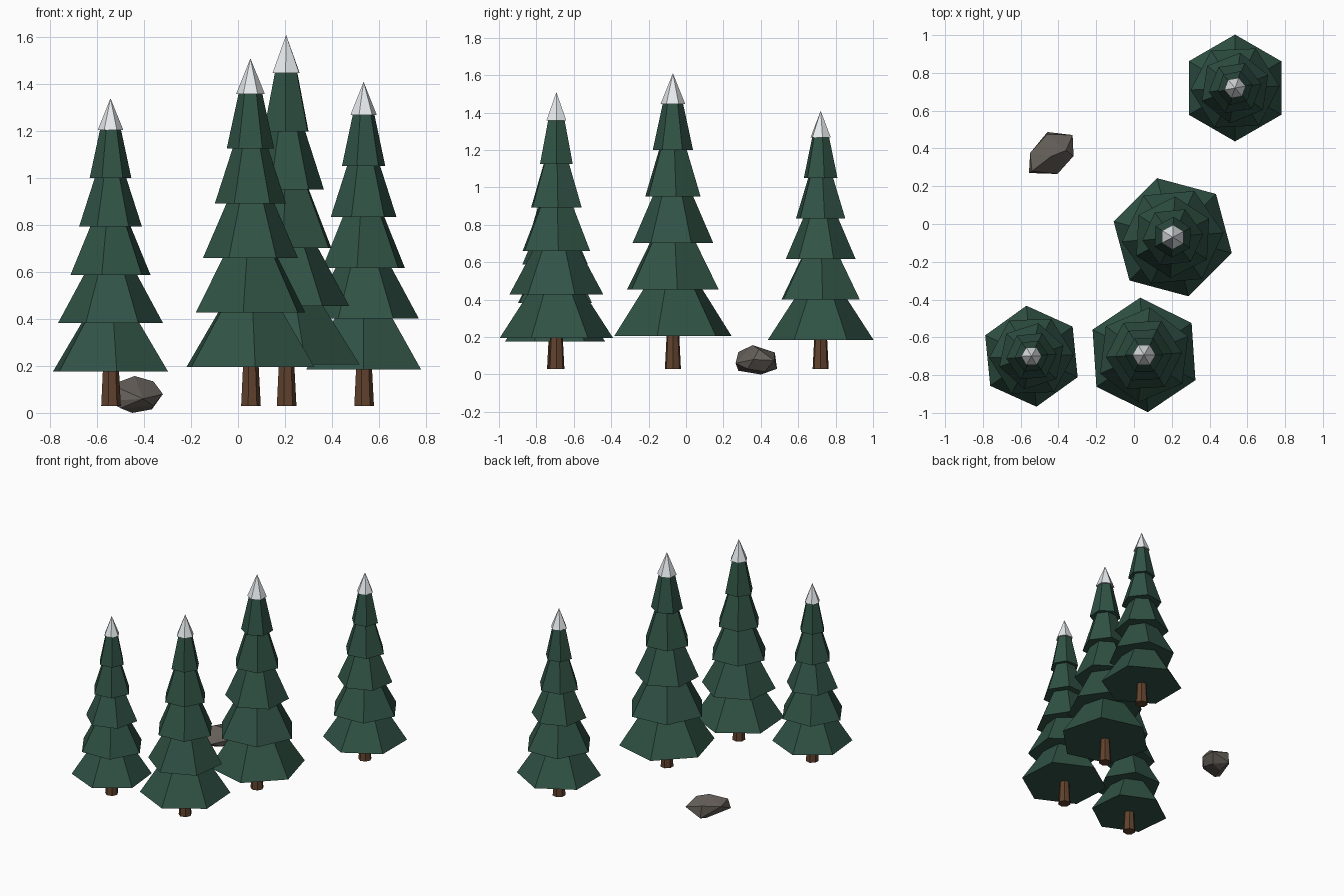
import bpy, bmesh
from math import sin, cos, tau, radians

if "Cube" in bpy.data.objects:
    bpy.data.objects.remove(bpy.data.objects["Cube"])


def material(name, rgb):
    m = bpy.data.materials.new(name)
    m.diffuse_color = (*rgb, 1)
    m.use_nodes = True
    m.node_tree.nodes["Principled BSDF"].inputs["Base Color"].default_value = m.diffuse_color
    return m


GREEN = material("needles", (0.03, 0.085, 0.06))
BROWN = material("bark", (0.12, 0.055, 0.027))
WHITE = material("snow", (0.80, 0.83, 0.85))
GREY = material("stone", (0.13, 0.115, 0.10))


def add_object(name, mesh, mat):
    mesh.materials.append(mat)
    ob = bpy.data.objects.new(name, mesh)
    bpy.context.collection.objects.link(ob)
    return ob


def frustum(name, x, y, z0, z1, r0, r1, sides, angle, mat):
    """Closed flat-sided frustum, or a cone when r1 is zero."""
    def ring(r, z):
        return [(x + r * cos(radians(angle) + tau * i / sides),
                 y + r * sin(radians(angle) + tau * i / sides), z) for i in range(sides)]
    n = sides
    verts = ring(r0, z0)
    faces = [tuple(reversed(range(n)))]
    if r1 > 0:
        verts += ring(r1, z1)
        faces += [(i, (i + 1) % n, n + (i + 1) % n, n + i) for i in range(n)]
        faces.append(tuple(range(n, 2 * n)))
    else:
        verts.append((x, y, z1))
        faces += [(i, (i + 1) % n, n) for i in range(n)]
    mesh = bpy.data.meshes.new(name)
    mesh.from_pydata(verts, [], faces)
    return add_object(name, mesh, mat)


BASE = 0.03      # trunk foot height
FIRST = 0.112    # first tier, as a fraction of tree height
STEP = 0.157     # tier spacing


def tree(label, x, y, h, angles):
    # tapered trunk
    frustum(f"trunk_{label}", x, y, BASE, 0.22, 0.044, 0.034, 7, 0, BROWN)
    # five shrinking needle tiers, each turned differently
    for i, a in enumerate(angles[:5]):
        z = BASE + h * (FIRST + STEP * i)
        r = 0.205 * h * (1 - i / 6)
        frustum(f"needle_tier_{label}_{i + 1}", x, y, z, z + STEP * h + 0.002,
                r, r * 0.5, 6, a, GREEN)
    # snow cap
    frustum(f"snow_cap_{label}", x, y, BASE + h * (FIRST + 5 * STEP), BASE + h,
            0.0415 * h, 0, 6, angles[5], WHITE)


tree("left", -0.543, -0.70, 1.31, (35.7, 2, 18, 5, 6, 0))
tree("front", 0.053, -0.693, 1.48, (33.8, 23, 3, 3, 0, 0))
tree("middle", 0.205, -0.07, 1.58, (45, 5, 27, 6, 28, 28))
tree("back", 0.535, 0.72, 1.38, (30, 2.5, 21.5, 8.5, 12, 10))

# faceted rock
points = [
    (-0.44, 0.357, 0.157), (-0.46, 0.475, 0.117), (-0.36, 0.39, 0.134),
    (-0.54, 0.28, 0.12), (-0.55, 0.376, 0.10), (-0.325, 0.471, 0.075),
    (-0.32, 0.36, 0.08), (-0.405, 0.265, 0.06), (-0.556, 0.27, 0.05),
    (-0.458, 0.487, 0.03), (-0.367, 0.42, 0.015), (-0.45, 0.40, 0.0),
    (-0.50, 0.28, 0.02), (-0.36, 0.33, 0.03),
]
bm = bmesh.new()
for p in points:
    bm.verts.new(p)
bmesh.ops.convex_hull(bm, input=bm.verts[:])
bmesh.ops.delete(bm, geom=[v for v in bm.verts if not v.link_faces], context='VERTS')
bmesh.ops.recalc_face_normals(bm, faces=bm.faces[:])
rock = bpy.data.meshes.new("rock")
bm.to_mesh(rock)
bm.free()
add_object("rock", rock, GREY)
